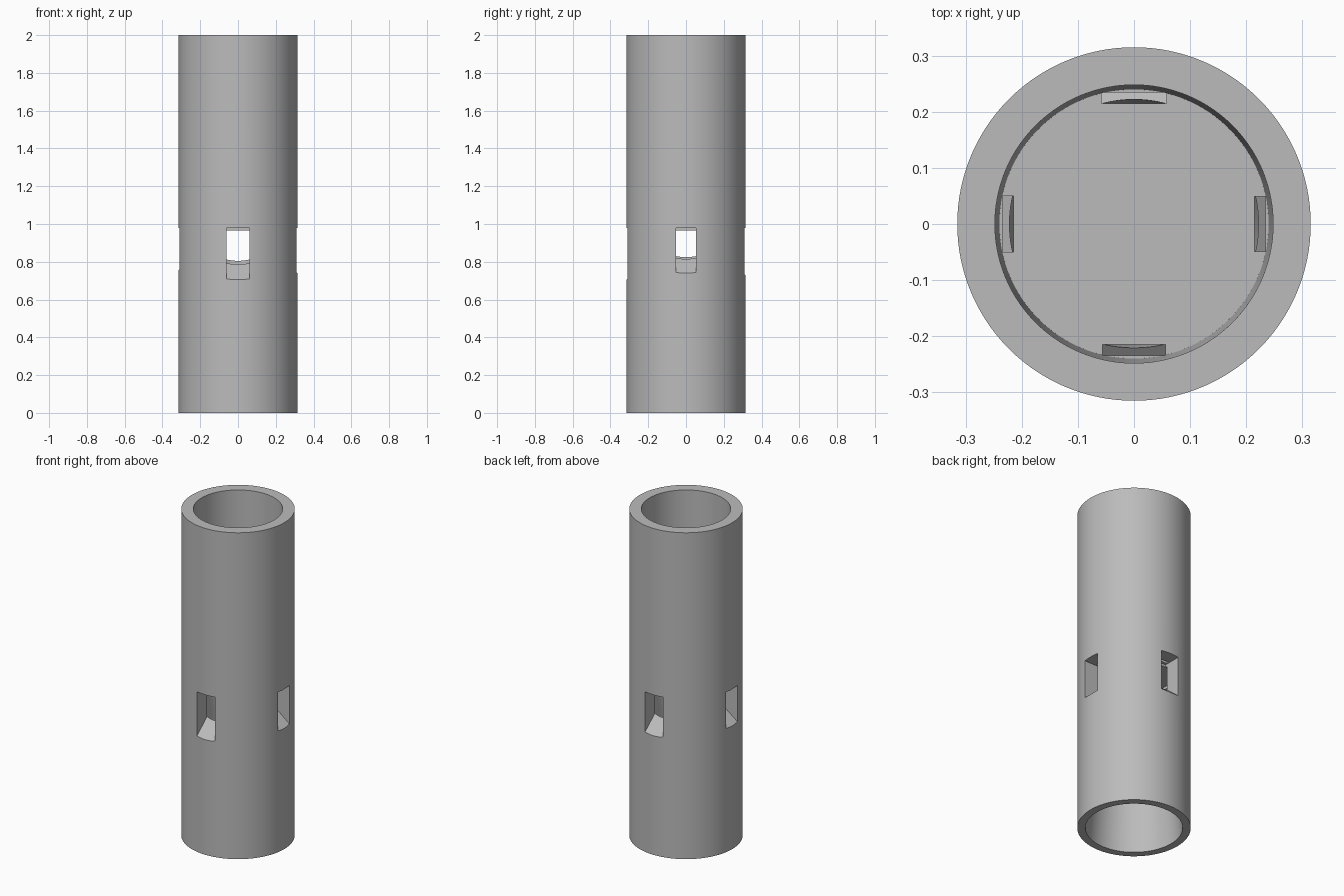
import bpy, bmesh, math
from mathutils import Matrix, Vector

if "Cube" in bpy.data.objects:
    bpy.data.objects.remove(bpy.data.objects["Cube"])

grey = bpy.data.materials.new("plain grey")
grey.diffuse_color = (0.5, 0.5, 0.5, 1)
grey.use_nodes = True
grey.node_tree.nodes["Principled BSDF"].inputs["Base Color"].default_value = grey.diffuse_color


def finish(name, bm):
    bmesh.ops.recalc_face_normals(bm, faces=bm.faces)
    me = bpy.data.meshes.new(name)
    bm.to_mesh(me)
    bm.free()
    me.materials.append(grey)
    ob = bpy.data.objects.new(name, me)
    bpy.context.collection.objects.link(ob)
    return ob


def lathe(name, profile, n=128):
    """Closed solid of revolution from (radius, z) points, capped at both ends."""
    bm = bmesh.new()
    rings = [[bm.verts.new((r * math.cos(2 * math.pi * i / n),
                            r * math.sin(2 * math.pi * i / n), z)) for i in range(n)]
             for r, z in profile]
    for a, b in zip(rings, rings[1:]):
        for i in range(n):
            j = (i + 1) % n
            bm.faces.new((a[i], a[j], b[j], b[i]))
    bm.faces.new(rings[0])
    bm.faces.new(rings[-1])
    return finish(name, bm)


def prism(name, profile, lo, hi, angle):
    """Radial (r, z) outline extruded sideways, then turned round the axis."""
    bm = bmesh.new()
    rot = Matrix.Rotation(angle, 3, 'Z')
    a = [bm.verts.new(rot @ Vector((r, lo, z))) for r, z in profile]
    b = [bm.verts.new(rot @ Vector((r, hi, z))) for r, z in profile]
    n = len(profile)
    for i in range(n):
        j = (i + 1) % n
        bm.faces.new((a[i], a[j], b[j], b[i]))
    bm.faces.new(a)
    bm.faces.new(b)
    return finish(name, bm)


def cut(body, cutter):
    mod = body.modifiers.new("cut", 'BOOLEAN')
    mod.operation = 'DIFFERENCE'
    mod.solver = 'EXACT'
    mod.object = cutter
    bpy.context.view_layer.objects.active = body
    bpy.ops.object.modifier_apply(modifier=mod.name)
    bpy.data.objects.remove(cutter)


# main tube, with a blowing socket above and a tapered bore below a partition
tube = lathe("whistle_tube", [(0.315, 0), (0.315, 2)])
cut(tube, lathe("upper_bore", [(0.24, 1.15), (0.248, 2), (0.2481, 2.01)]))
cut(tube, lathe("lower_bore", [(0.2701, -0.01), (0.27, 0), (0.213, 0.70),
                               (0.222, 0.80), (0.222, 0.965)]))

# four side windows with sloping lips, each fed by a slit through the partition
# angle, half width, sill height at the outside, lip height, slit half width
windows = [(-90, 0.061, 0.705, 0.785, 0.056),
           (0, 0.054, 0.740, 0.815, 0.049),
           (90, 0.061, 0.730, 0.805, 0.058),
           (180, 0.054, 0.755, 0.825, 0.050)]
for deg, w, sill, lip, sw in windows:
    ang = math.radians(deg)
    slope = (lip - sill) / (0.315 - 0.222)
    cut(tube, prism("window_cutter",
                    [(0.20, lip + slope * 0.022), (0.36, sill - slope * 0.045),
                     (0.36, 0.98), (0.20, 0.98)], -w, w, ang))
    cut(tube, prism("slit_cutter", [(0.215, 0.95), (0.234, 0.95),
                                    (0.234, 1.2), (0.215, 1.2)], -sw, sw, ang))

bpy.ops.object.select_all(action='DESELECT')
tube.select_set(True)
bpy.context.view_layer.objects.active = tube
bpy.ops.object.shade_smooth_by_angle(angle=math.radians(25))
